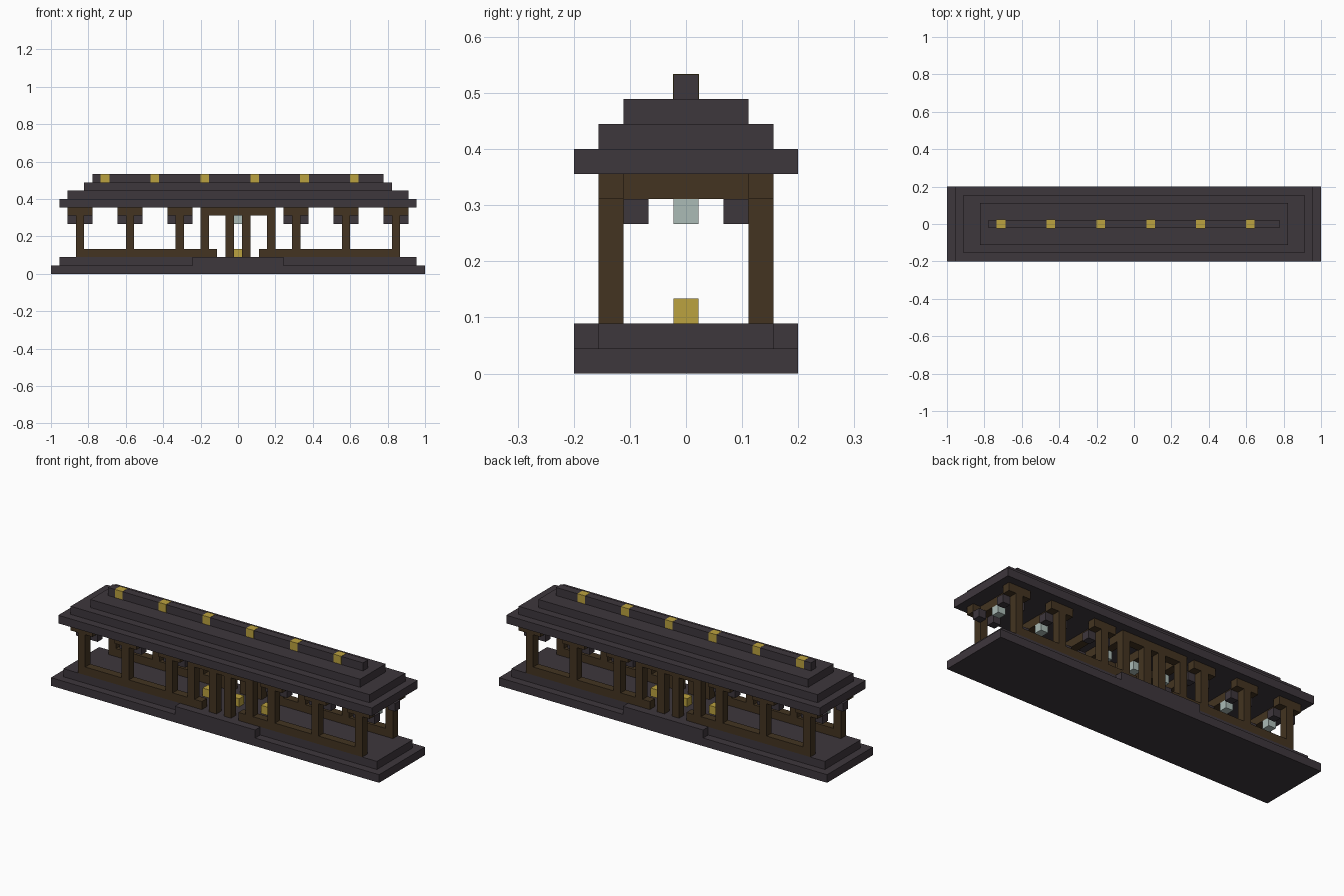
import bpy
import bmesh
from mathutils import Vector

cube = bpy.data.objects.get("Cube")
if cube:
    bpy.data.objects.remove(cube, do_unlink=True)

U = 2 / 45            # one block
MID = 22              # middle block along x; depth runs 0..8


def material(name, rgb):
    m = bpy.data.materials.new(name)
    m.use_nodes = True
    m.diffuse_color = (*rgb, 1)
    m.node_tree.nodes["Principled BSDF"].inputs["Base Color"].default_value = (*rgb, 1)
    return m


STONE = material("dark stone", (0.048, 0.038, 0.046))
WOOD = material("dark wood", (0.056, 0.034, 0.015))
GOLD = material("gold", (0.50, 0.36, 0.05))
ICE = material("pale glass", (0.41, 0.50, 0.47))


def build(name, mat, boxes, grow=0.0):
    """Join boxes, each given as inclusive block ranges (x, y, z)."""
    bm = bmesh.new()
    for ranges in boxes:
        ranges = [r if isinstance(r, tuple) else (r, r) for r in ranges]
        lo = Vector([r[0] for r in ranges])
        hi = Vector([r[1] + 1 for r in ranges])
        centre = (lo + hi) / 2 - Vector((MID + 0.5, 4.5, 0))
        verts = bmesh.ops.create_cube(bm, size=1)["verts"]
        for v in verts:
            v.co = Vector([(centre[k] + v.co[k] * (hi[k] - lo[k] + grow)) * U
                           for k in range(3)])
    mesh = bpy.data.meshes.new(name)
    bm.to_mesh(mesh)
    bm.free()
    mesh.materials.append(mat)
    obj = bpy.data.objects.new(name, mesh)
    bpy.context.collection.objects.link(obj)
    return obj


def both(offsets):
    """Block columns mirrored about the middle."""
    return sorted({MID + s * o for o in offsets for s in (-1, 1)})


def wide(half):
    return (MID - half, MID + half)


SIDES = (1, 7)
bays = both((7, 13, 19))
porch = both((1, 4))
lamps = both((0, 4))

# Stepped platform
build("platform_base", STONE, [(wide(22), (0, 8), 0)])
build("platform_top", STONE, [(wide(21), (1, 7), 1)])
build("entrance_steps", STONE, [(wide(5), y, 1) for y in (0, 8)])

# Railings, posts and beams
build("railings", WOOD, [(x, y, 2) for x in ((3, 19), (25, 41)) for y in SIDES])
build("bay_posts", WOOD, [(x, y, (2, 6)) for x in bays for y in SIDES])
build("porch_posts", WOOD, [(x, y, (2, 6)) for x in porch for y in SIDES])
build("post_caps", WOOD, [((x - 1, x + 1), y, 7) for x in bays for y in SIDES])
build("porch_lintels", WOOD, [(wide(4), y, 7) for y in SIDES])
build("cross_beams", WOOD, [(x, (2, 6), 7) for x in bays + lamps])
build("brackets", STONE, [(x + d, y, 6) for x in bays for d in (-1, 1) for y in (2, 6)])

# Lamps
build("hanging_lamps", ICE, [(x, 4, 6) for x in both((0, 4, 13, 19))])
build("floor_lanterns", GOLD, [(x, 4, 2) for x in lamps])

# Stepped roof with gold studs along the ridge
build("roof_eaves", STONE, [(wide(21), (0, 8), 8)])
build("roof_middle", STONE, [(wide(20), (1, 7), 9)])
build("roof_upper", STONE, [(wide(18), (2, 6), 10)])
build("roof_ridge", STONE, [(wide(17), 4, 11)])
build("ridge_studs", GOLD, [(x, 4, 11) for x in range(6, 37, 6)], grow=0.04)
